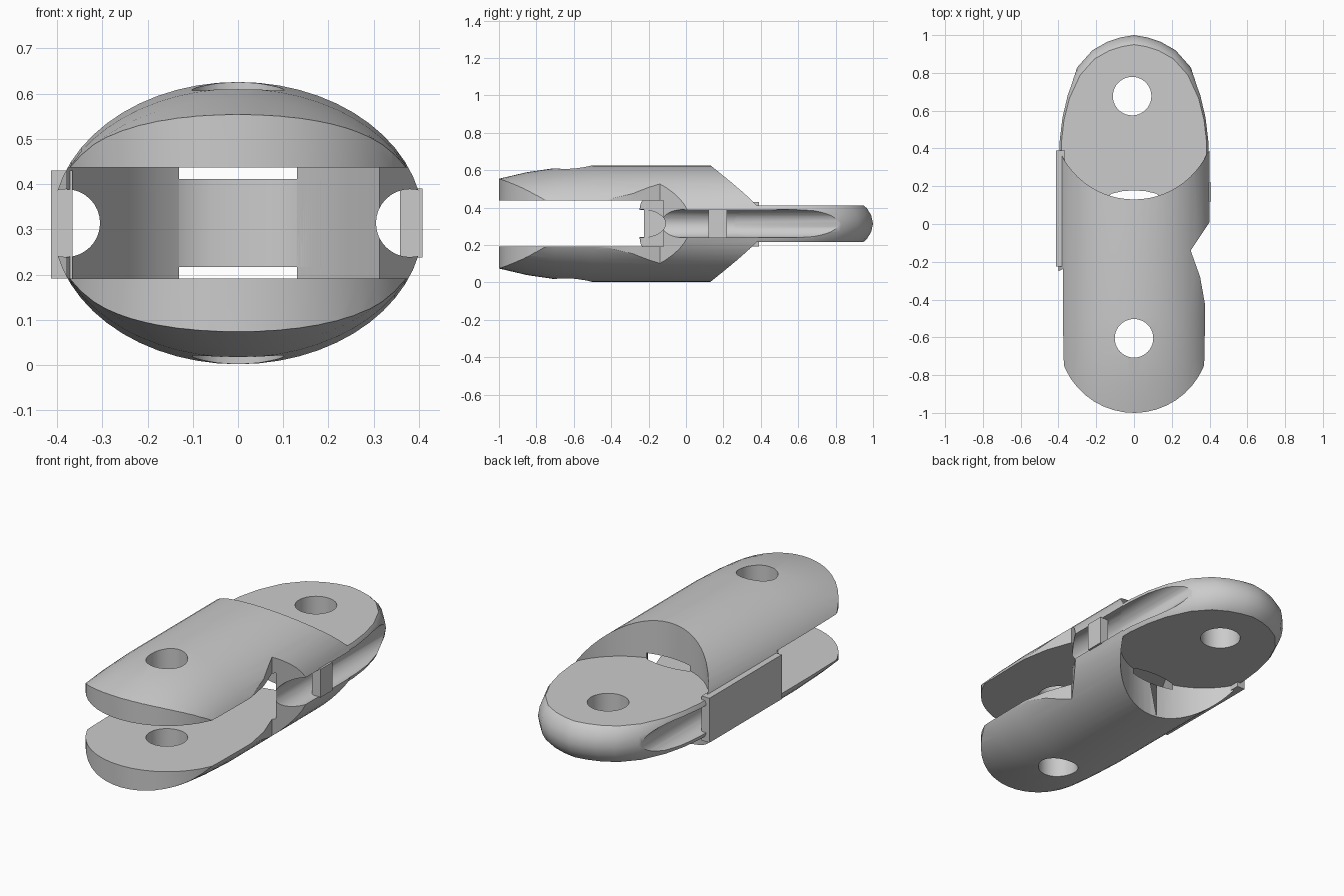
import bpy
import bmesh
from math import cos, sin, pi, radians

old = bpy.data.objects.get("Cube")
if old:
    bpy.data.objects.remove(old, do_unlink=True)

MID = 0.314   # height of the horizontal symmetry plane

grey = bpy.data.materials.new("plain grey")
grey.use_nodes = True
grey.diffuse_color = (0.6, 0.6, 0.6, 1)
grey.node_tree.nodes["Principled BSDF"].inputs["Base Color"].default_value = (0.6, 0.6, 0.6, 1)


def loft(name, rings):
    """Closed solid through a list of rings with equal point counts."""
    bm = bmesh.new()
    loops = [[bm.verts.new(p) for p in ring] for ring in rings]
    n = len(loops[0])
    for a, b in zip(loops, loops[1:]):
        for i in range(n):
            j = (i + 1) % n
            bm.faces.new((a[i], a[j], b[j], b[i]))
    bm.faces.new(loops[0])
    bm.faces.new(loops[-1])
    bmesh.ops.recalc_face_normals(bm, faces=bm.faces)
    mesh = bpy.data.meshes.new(name)
    bm.to_mesh(mesh)
    bm.free()
    mesh.materials.append(grey)
    obj = bpy.data.objects.new(name, mesh)
    bpy.context.collection.objects.link(obj)
    return obj


def prism(name, outline, z0, z1):
    return loft(name, [[(x, y, z) for x, y in outline] for z in (z0, z1)])


def box(name, x0, x1, y0, y1, z0, z1):
    return prism(name, [(x0, y0), (x1, y0), (x1, y1), (x0, y1)], z0, z1)


def arc(cx, cy, r, start, end, n):
    angles = [radians(start + (end - start) * i / n) for i in range(n + 1)]
    return [(cx + r * cos(a), cy + r * sin(a)) for a in angles]


def circle(cx, cy, r, n=40):
    return arc(cx, cy, r, 0, 360, n)[:-1]


def mirrored(half):
    """Mirror a right-hand outline, ordered from the centre outwards."""
    return half[::-1] + [(-x, y) for x, y in half if x > 0]


def cut(obj, cutter, operation="DIFFERENCE"):
    mod = obj.modifiers.new("cut", "BOOLEAN")
    mod.operation = operation
    mod.solver = "EXACT"
    mod.object = cutter
    cutter.hide_render = True
    bpy.context.view_layer.objects.active = obj
    bpy.ops.object.modifier_apply(modifier=mod.name)


# Elliptical barrel, slightly flattened towards the front
def barrel_ring(y, half_height):
    return [(x, y, MID + z * half_height / 0.41) for x, z in circle(0, 0, 0.41, 56)]


stations = [(-1.05, 0.222), (-1, 0.24), (-0.85, 0.275), (-0.7, 0.297),
            (-0.5, 0.312), (0.45, 0.312)]
body = loft("forked_body", [barrel_ring(y, h) for y, h in stations])

# Plan outline: round nose, relief notch on one side, hollow rear edge
plan = arc(0, -0.6, 0.4, 180, 345, 20)
plan += [(0.387, -0.6), (0.375, -0.42), (0.35, -0.28), (0.3, -0.14), (0.42, 0.04), (0.42, 0.405)]
plan += arc(0, 0.56, 0.43, -25, -155, 24)
plan += [(-0.42, 0.405), (-0.42, -0.6)]
trim = prism("plan_cutter", plan, -0.2, 0.9)
cut(body, trim, "INTERSECT")

# Tongue with a crowned rim
rim = [(0, 1), (0.07, 0.988), (0.14, 0.965), (0.22, 0.92), (0.3, 0.83), (0.36, 0.70),
       (0.39, 0.58), (0.405, 0.45), (0.405, 0.1)]
levels = [(-0.097, 0.05), (-0.082, 0.033), (-0.045, 0.01), (0, 0),
          (0.045, 0.01), (0.082, 0.033), (0.097, 0.05)]
tongue = loft("hinge_tongue", [
    [(x * (1 - d), y if y < 0.2 else y - d * y, MID + z) for x, y in mirrored(rim)]
    for z, d in levels])

# Fork slot with a rounded inner end
pocket = mirrored([(0, 0.178), (0.06, 0.174), (0.12, 0.16), (0.18, 0.105), (0.24, 0.02),
                   (0.3, -0.1), (0.38, -0.24), (0.5, -0.3), (0.5, -1.2)])
slot = prism("slot_cutter", pocket, 0.191, 0.437)

# Cord channels along both sides
channels = []
for side in (-1, 1):
    ring = circle(side * 0.38, MID, 0.075, 32)
    channels.append(loft("channel_cutter", [[(x, y, z) for x, z in ring] for y in (-0.4, 1.2)]))

# Hinge pin holes
front_hole = prism("front_hole_cutter", circle(0, -0.605, 0.102), -0.2, 0.9)
rear_hole = prism("rear_hole_cutter", circle(-0.01, 0.677, 0.102), -0.2, 0.9)

cutters = [slot, *channels, front_hole, rear_hole]
for part in (body, tongue):
    for c in cutters:
        cut(part, c)
for c in cutters + [trim]:
    bpy.data.objects.remove(c, do_unlink=True)

# Side plate on one flank, cord retaining bar on the other
box("side_plate", -0.413, -0.366, -0.225, 0.39, 0.191, 0.43)
box("cord_bar", 0.358, 0.408, 0.12, 0.22, 0.238, 0.39)

# Smooth shading with crisp edges
bpy.ops.object.select_all(action="DESELECT")
for obj in (body, tongue):
    obj.select_set(True)
bpy.context.view_layer.objects.active = body
bpy.ops.object.shade_smooth_by_angle(angle=radians(30))
